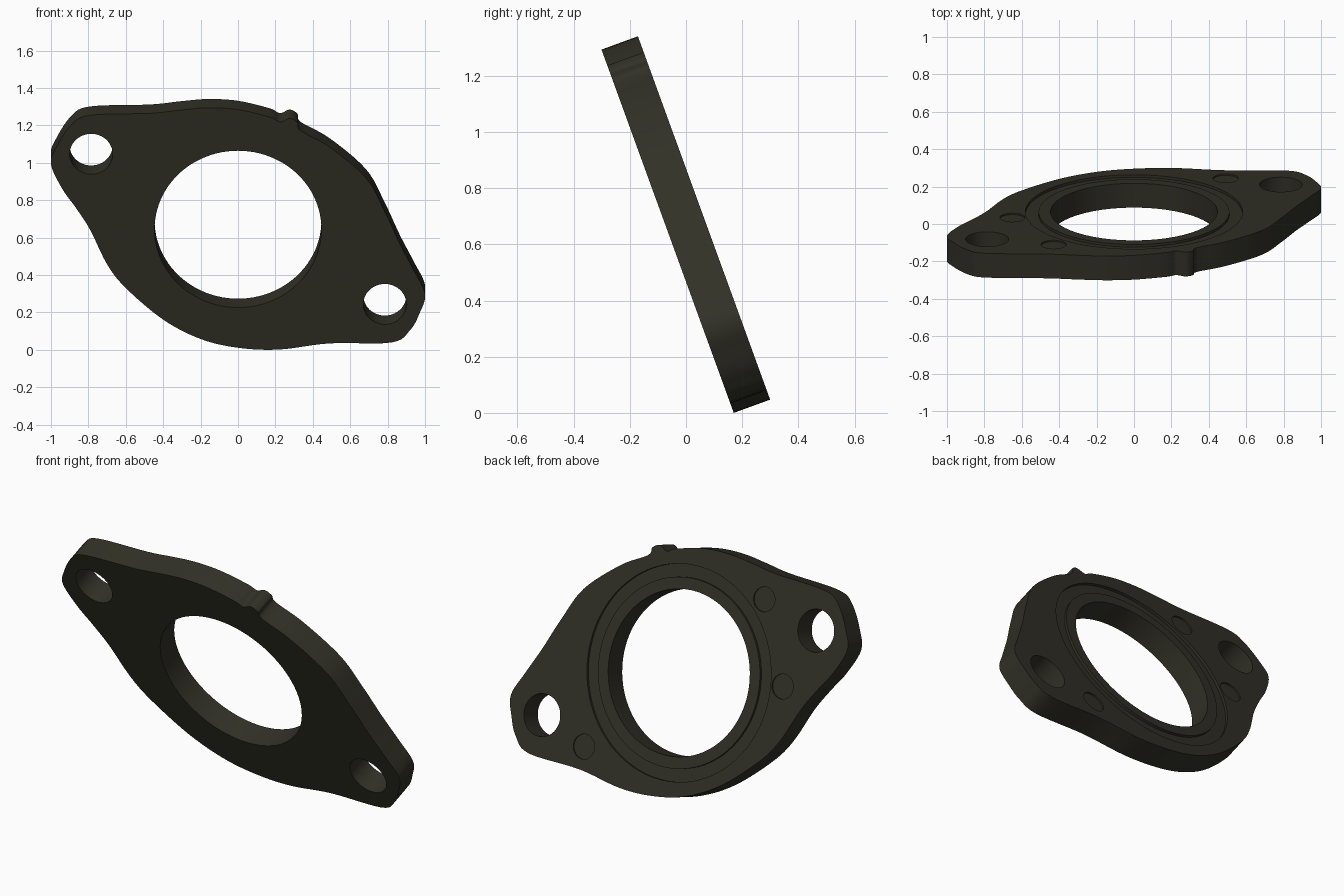
import bpy
import bmesh
import math
from mathutils import Matrix, Vector

cube = bpy.data.objects.get("Cube")
if cube:
    bpy.data.objects.remove(cube, do_unlink=True)

HALF = 0.069            # half of the plate thickness
BACK = -HALF            # local height of the back face
BOLT = Vector((0.785, -0.427))

# Outline control points, clockwise from the left tip
OUTLINE = [
    (-1, .37), (-.97, .47), (-.89, .595), (-.79, .648), (-.47, .659),
    (-.31, .677), (-.16, .69), (0, .68), (.17, .637), (.224, .61),
    (.277, .63), (.318, .606), (.335, .56), (.49, .467), (.685, .29),
    (.785, .1), (.866, -.085), (.94, -.235), (1, -.37), (.97, -.48),
    (.92, -.575), (.82, -.645), (.49, -.65), (.22, -.685), (0, -.675),
    (-.2, -.625), (-.4, -.515), (-.6, -.335), (-.7, -.2), (-.79, -.005),
    (-.866, .12), (-.94, .23),
]


def smooth_loop(points, steps=6):
    """Closed Catmull-Rom curve through the points."""
    pts = [Vector(p) for p in points]
    n = len(pts)
    out = []
    for i in range(n):
        a, b, c, d = (pts[(i + k) % n] for k in (-1, 0, 1, 2))
        for s in range(steps):
            t = s / steps
            out.append(0.5 * (2 * b + (c - a) * t
                              + (2 * a - 5 * b + 4 * c - d) * t ** 2
                              + (3 * b - a - 3 * c + d) * t ** 3))
    return out


def circle(radius, centre=(0, 0), sides=64):
    c = Vector(centre)
    return [c + radius * Vector((math.cos(k * math.tau / sides),
                                 math.sin(k * math.tau / sides)))
            for k in range(sides)]


def prism(name, loop, low, high):
    """Extrude a flat loop between two heights."""
    bm = bmesh.new()
    face = bm.faces.new([bm.verts.new((p.x, p.y, low)) for p in loop])
    ext = bmesh.ops.extrude_face_region(bm, geom=[face])
    top = [g for g in ext["geom"] if isinstance(g, bmesh.types.BMVert)]
    bmesh.ops.translate(bm, verts=top, vec=(0, 0, high - low))
    bmesh.ops.recalc_face_normals(bm, faces=bm.faces)
    return finish(name, bm)


def ring(name, inner, outer, low, high, sides=96):
    """Square-section ring."""
    bm = bmesh.new()
    section = ((inner, low), (outer, low), (outer, high), (inner, high))
    rows = []
    for k in range(sides):
        a = k * math.tau / sides
        rows.append([bm.verts.new((r * math.cos(a), r * math.sin(a), z))
                     for r, z in section])
    for k in range(sides):
        p, q = rows[k], rows[(k + 1) % sides]
        for j in range(4):
            i = (j + 1) % 4
            bm.faces.new((p[j], q[j], q[i], p[i]))
    bmesh.ops.recalc_face_normals(bm, faces=bm.faces)
    return finish(name, bm)


def finish(name, bm):
    mesh = bpy.data.meshes.new(name)
    bm.to_mesh(mesh)
    bm.free()
    ob = bpy.data.objects.new(name, mesh)
    bpy.context.collection.objects.link(ob)
    return ob


# Flange plate
plate = prism("flange_plate", smooth_loop(OUTLINE), -HALF, HALF)

# Centre bore and two bolt holes
cutters = [prism("bore_cutter", circle(0.446, sides=96), -1, 1)]
for side in (1, -1):
    cutters.append(prism("bolt_cutter", circle(0.115, BOLT * side), -1, 1))

# Seal groove around the bore on the back face
cutters.append(ring("groove_cutter", 0.51, 0.58, BACK - 0.1, BACK + 0.015))

# Shallow round marks on the back face
for spot in ((-0.65, 0.088), (-0.43, 0.51), (0.49, -0.526)):
    cutters.append(prism("mark_cutter", circle(0.067, spot, 40),
                         BACK - 0.1, BACK + 0.008))

bpy.ops.object.select_all(action="DESELECT")
plate.select_set(True)
bpy.context.view_layer.objects.active = plate
for cutter in cutters:
    cutter.hide_render = True
    mod = plate.modifiers.new("cut", "BOOLEAN")
    mod.operation = "DIFFERENCE"
    mod.solver = "EXACT"
    mod.object = cutter
    bpy.ops.object.modifier_apply(modifier=mod.name)
    bpy.data.objects.remove(cutter, do_unlink=True)

# Lean the plate forward and lift it onto the ground
plate.data.transform(Matrix.Rotation(math.radians(110), 4, "X"))
lowest = min(v.co.z for v in plate.data.vertices)
plate.data.transform(Matrix.Translation((0, 0, -lowest)))

# Dark olive metal
mat = bpy.data.materials.new("dark_olive")
mat.use_nodes = True
colour = (0.031, 0.030, 0.020, 1)
mat.diffuse_color = colour
mat.node_tree.nodes["Principled BSDF"].inputs["Base Color"].default_value = colour
plate.data.materials.clear()
plate.data.materials.append(mat)

bpy.ops.object.shade_smooth_by_angle(angle=math.radians(30))
